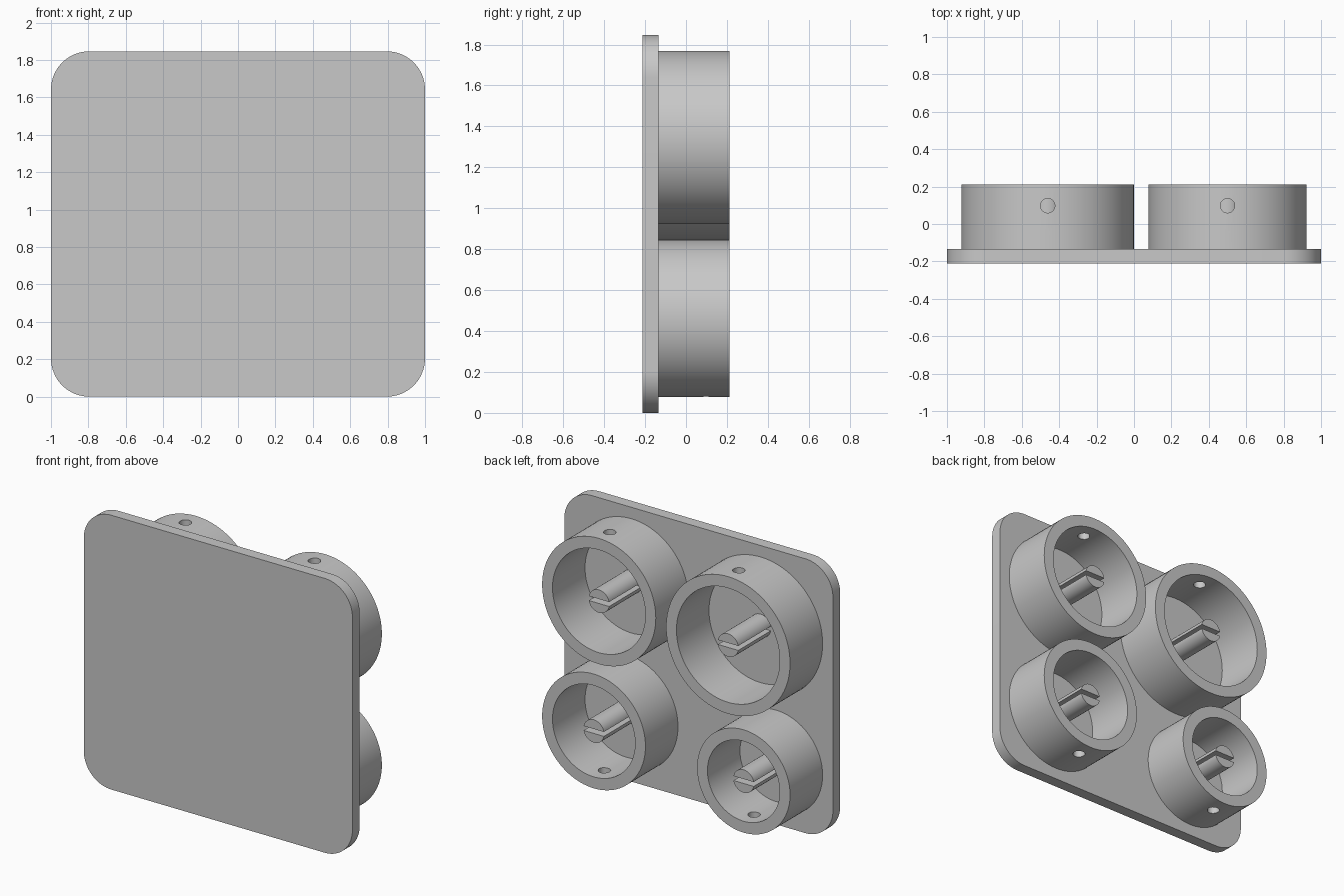
import bpy, bmesh, math
from mathutils import Matrix, Vector

if "Cube" in bpy.data.objects:
    bpy.data.objects.remove(bpy.data.objects["Cube"], do_unlink=True)

# Overall sizes
U = 1 / 39                      # one design unit
WIDTH, HEIGHT = 78 * U, 72 * U
GAP = WALL = PLATE = 3 * U
FRONT, BACK = -8.25 * U, 8.25 * U
FLOOR = FRONT + PLATE
EMBED = 0.01                    # how far parts sink into the plate
POST_R, SLOT = 3 * U, 0.03
HOLE_R, HOLE_Y = 1.5 * U, 0.098

grey = bpy.data.materials.new("plain_grey")
grey.use_nodes = True
grey.diffuse_color = (0.58, 0.58, 0.58, 1)
grey.node_tree.nodes["Principled BSDF"].inputs["Base Color"].default_value = grey.diffuse_color


def make_object(name, bm):
    bmesh.ops.recalc_face_normals(bm, faces=bm.faces)
    mesh = bpy.data.meshes.new(name)
    bm.to_mesh(mesh)
    bm.free()
    mesh.materials.append(grey)
    obj = bpy.data.objects.new(name, mesh)
    bpy.context.collection.objects.link(obj)
    return obj


def smooth(obj):
    bpy.ops.object.select_all(action="DESELECT")
    obj.select_set(True)
    bpy.context.view_layer.objects.active = obj
    bpy.ops.object.shade_smooth_by_angle(angle=math.radians(30))


def arc(cx, cz, r, start, end, steps):
    angles = [start + (end - start) * i / steps for i in range(steps + 1)]
    return [(cx + r * math.cos(a), cz + r * math.sin(a)) for a in angles]


def add_prism(bm, outline, y0, y1):
    """Extrude an x-z outline along y."""
    face = bm.faces.new([bm.verts.new((x, y0, z)) for x, z in outline])
    new = bmesh.ops.extrude_face_region(bm, geom=[face])["geom"]
    verts = [v for v in new if isinstance(v, bmesh.types.BMVert)]
    bmesh.ops.translate(bm, verts=verts, vec=(0, y1 - y0, 0))
    if not face.is_valid or len(face.link_loops if hasattr(face, "link_loops") else face.loops) == 0:
        return


def build_plate():
    r = 8 * U
    outline = []
    corners = [(1, 1), (-1, 1), (-1, -1), (1, -1)]
    for i, (sx, sz) in enumerate(corners):
        outline += arc(sx * (WIDTH / 2 - r), HEIGHT / 2 + sz * (HEIGHT / 2 - r),
                       r, i * math.pi / 2, (i + 1) * math.pi / 2, 20)
    bm = bmesh.new()
    add_prism(bm, outline, FRONT, FLOOR)
    smooth(make_object("base_plate", bm))


def build_ring(name, cx, cz, r, side):
    # Spun wall section
    bm = bmesh.new()
    section = [(r - WALL, FLOOR - EMBED), (r, FLOOR - EMBED), (r, BACK), (r - WALL, BACK)]
    verts = [bm.verts.new((cx + x, y, cz)) for x, y in section]
    edges = [bm.edges.new((verts[i], verts[(i + 1) % 4])) for i in range(4)]
    bmesh.ops.spin(bm, geom=verts + edges, cent=(cx, 0, cz), axis=(0, 1, 0),
                   angle=math.tau, steps=96, use_duplicate=False)
    bmesh.ops.remove_doubles(bm, verts=bm.verts, dist=1e-5)
    ring = make_object(name, bm)

    # Screw hole through the outward wall
    bm = bmesh.new()
    centre = Vector((cx, HOLE_Y, cz + side * (r - WALL / 2)))
    bmesh.ops.create_cone(bm, cap_ends=True, segments=32, radius1=HOLE_R, radius2=HOLE_R,
                          depth=WALL * 3, matrix=Matrix.Translation(centre))
    cutter = make_object("hole_cutter", bm)
    cutter.hide_render = True
    mod = ring.modifiers.new("screw_hole", "BOOLEAN")
    mod.object, mod.operation, mod.solver = cutter, "DIFFERENCE", "EXACT"
    bpy.context.view_layer.objects.active = ring
    bpy.ops.object.modifier_apply(modifier=mod.name)
    bpy.data.objects.remove(cutter, do_unlink=True)
    smooth(ring)


def build_post(name, cx, cz):
    # Two half rounds with a level slot between them
    bm = bmesh.new()
    a = math.asin(SLOT / 2 / POST_R)
    for start in (0, math.pi):
        add_prism(bm, arc(cx, cz, POST_R, start + a, start + math.pi - a, 24),
                  FLOOR - EMBED, BACK)
    smooth(make_object(name, bm))


build_plate()

# Four cups, each tucked into its own corner: name, radius, x side, z side
cups = [("upper_right", 18, -1, 1), ("upper_left", 16.5, 1, 1),
        ("lower_left", 15, 1, -1), ("lower_right", 13.5, -1, -1)]
for label, size, sx, sz in cups:
    r = size * U
    cx = sx * (WIDTH / 2 - GAP - r)
    cz = HEIGHT / 2 + sz * (HEIGHT / 2 - GAP - r)
    build_ring(label + "_ring", cx, cz, r, sz)
    build_post(label + "_slotted_post", cx, cz)
